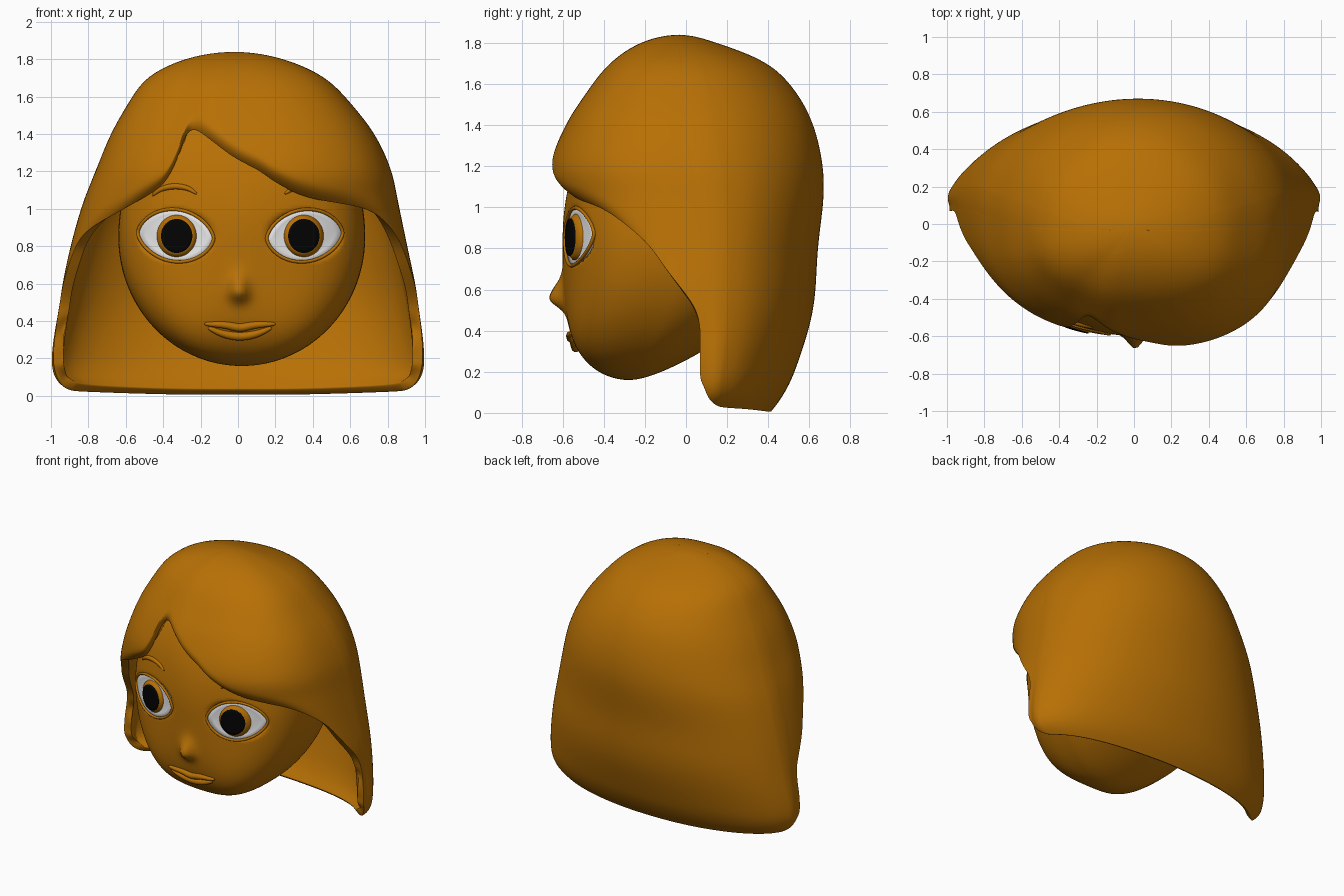
import bpy, bmesh, math
from math import sin, cos, pi, radians

cube = bpy.data.objects.get("Cube")
if cube:
    bpy.data.objects.remove(cube, do_unlink=True)


def material(name, rgb):
    m = bpy.data.materials.new(name)
    m.use_nodes = True
    m.diffuse_color = (*rgb, 1)
    m.node_tree.nodes["Principled BSDF"].inputs["Base Color"].default_value = (*rgb, 1)
    return m


BROWN = material("warm_brown", (0.475, 0.162, 0.0015))
WHITE = material("eye_white", (0.8, 0.8, 0.8))
BLACK = material("pupil_black", (0.001, 0.001, 0.001))


def finish(name, bm, mat):
    me = bpy.data.meshes.new(name)
    bm.to_mesh(me)
    bm.free()
    for p in me.polygons:
        p.use_smooth = True
    me.materials.append(mat)
    ob = bpy.data.objects.new(name, me)
    bpy.context.collection.objects.link(ob)
    return ob


def spline(points, steps):
    """Smooth curve through 2D points."""
    out = []
    n = len(points)
    for i in range(n - 1):
        p0, p1, p2, p3 = (points[min(max(k, 0), n - 1)] for k in range(i - 1, i + 3))
        for s in range(steps):
            t = s / steps
            out.append(tuple(
                0.5 * (2 * b + (c - a) * t + (2 * a - 5 * b + 4 * c - d) * t ** 2
                       + (3 * b - a - 3 * c + d) * t ** 3)
                for a, b, c, d in zip(p0, p1, p2, p3)))
    return out + [tuple(points[-1])]


# Head: egg shape, flatter beside the nose, with a forward chin, a small nose and eye sockets
CX, CY, CZ = 0.02, -0.03, 0.85
RX, RY, LOW, HIGH = 0.66, 0.57, 0.69, 0.8
EYE_X, EYE_Z = 0.345, 0.857


def face_y(x, z):
    dx = (x - CX) / RX
    dz = (z - CZ) / (LOW if z < CZ else HIGH)
    chin = min(dz, 0) ** 2
    flat = 0.28 + 0.2 * math.exp(-(dx / 0.35) ** 2) + 0.08 * chin
    y = CY - RY * max(0, 1 - dx * dx - dz * dz) ** flat - 0.25 * chin
    tall = 0.05 if z < 0.555 else 0.085
    return y - 0.075 * math.exp(-((x - 0.005) / 0.05) ** 2 - ((z - 0.555) / tall) ** 2)


def socket(x, z):
    r = math.hypot((abs(x - 0.012) - EYE_X) / 0.2, (z - EYE_Z) / 0.137)
    return 0.05 * min(max((1.02 - r) / 0.2, 0), 1)


bm = bmesh.new()
bmesh.ops.create_uvsphere(bm, u_segments=160, v_segments=128, radius=1)
for v in bm.verts:
    dx, dy, dz = v.co
    x, z = CX + RX * dx, CZ + dz * (LOW if dz < 0 else HIGH)
    chin = min(dz, 0) ** 2
    if dy < 0:
        y = face_y(x, z) + socket(x, z)
    else:
        y = CY + RY * dy * (1 - 0.35 * chin) - 0.25 * chin
    v.co = (x, y, z)
finish("head", bm, BROWN)

# Hair: height, half width, front y, back y, y of the widest point, x shift
TOP = 1.84
SECTIONS = [
    (1.84, 0, -0.03, -0.03, -0.03, -0.02), (1.8, 0.265, -0.22, 0.15, -0.03, -0.02),
    (1.7, 0.475, -0.37, 0.4, -0.01, -0.01), (1.55, 0.605, -0.49, 0.545, 0, 0.01),
    (1.4, 0.705, -0.585, 0.622, 0.02, 0.025), (1.2, 0.792, -0.662, 0.668, 0.05, 0.03),
    (1.05, 0.838, -0.645, 0.672, 0.08, 0.015), (0.8, 0.9, -0.6, 0.642, 0.1, 0.005),
    (0.5, 0.962, -0.6, 0.62, 0.1, 0.005), (0.2, 1.008, -0.55, 0.53, 0.09, 0),
    (0.08, 0.98, -0.5, 0.47, 0.09, 0), (0, 0.87, -0.45, 0.41, 0.1, 0)]
DEPTH = [math.sqrt(1 - s[0] / TOP) for s in SECTIONS]


def section(z):
    u = math.sqrt(max(0, 1 - z / TOP))
    n = len(DEPTH)
    i = max(k for k in range(n - 1) if DEPTH[k] <= u or k == 0)
    h = DEPTH[i + 1] - DEPTH[i]
    t = (u - DEPTH[i]) / h

    def slope(k, c):
        a, b = max(k - 1, 0), min(k + 1, n - 1)
        return (SECTIONS[b][c] - SECTIONS[a][c]) / (DEPTH[b] - DEPTH[a])

    return [SECTIONS[i][c] * (1 + 2 * t) * (1 - t) ** 2 + SECTIONS[i + 1][c] * t * t * (3 - 2 * t)
            + h * slope(i, c) * t * (1 - t) ** 2 + h * slope(i + 1, c) * t * t * (t - 1)
            for c in range(1, 6)]


def hair_point(deg, z, low):
    w, front, back, mid, shift = section(z)
    c, s = cos(radians(deg)), sin(radians(deg))
    # the side locks roll inwards at their front rim
    w *= 1 - 0.03 * math.exp(-(s / 0.09) ** 2) * max(0, 1 - z / 0.6)
    if s >= 0:
        return (shift + w * c, mid + (back - mid) * s, z)
    x = math.copysign(abs(c) ** 0.75, c)
    k = min(max((-x - 0.2) / 0.4, 0), 1)
    # the fringe curls in towards the face at its edge
    curl = 0.1 * abs(s) * max(0, 1 - (z - low) / 0.09) ** 2
    y = mid + (front - mid) * abs(s) ** 0.75 * (1 - 0.1 * k * k * (3 - 2 * k)) * (1 - curl)
    return (shift + w * x, y, z)


# Lower hair edge: angle round the head and height, with a side parting
EDGE = [(-192, 0.024), (-185, 0.05), (-180, 0.12), (-179.3, 0.25), (-179, 0.43),
        (-176.6, 0.55), (-168.8, 0.7), (-159, 0.85), (-134, 0.98), (-118, 1.09),
        (-113.4, 1.17), (-111, 1.27), (-108.8, 1.39), (-104.4, 1.42), (-95.5, 1.33),
        (-87.7, 1.21), (-81, 1.125), (-69, 1.05), (-40.6, 0.99), (-21, 0.85), (-11.2, 0.7),
        (-3.4, 0.55), (-1, 0.43), (-0.7, 0.25), (0, 0.12), (5, 0.05), (12, 0.024)]
edge = spline(EDGE, 3)
edge += [(a, 0.022 * cos(radians(a)) ** 2) for a in range(20, 161, 7)]

ROWS = 26
bm = bmesh.new()
columns = []
for deg, low in edge:
    low = max(low, 0.002)
    heights = [low + (TOP - low) * (1 - cos(pi * j / ROWS)) / 2 for j in range(ROWS)]
    columns.append([bm.verts.new(hair_point(deg, z, low)) for z in heights])
crown = bm.verts.new((-0.02, -0.03, TOP))
for a, b in zip(columns, columns[1:] + columns[:1]):
    for j in range(ROWS - 1):
        bm.faces.new((a[j], b[j], b[j + 1], a[j + 1]))
    bm.faces.new((a[-1], b[-1], crown))
hair = finish("hair", bm, BROWN)
shell = hair.modifiers.new("thickness", 'SOLIDIFY')
shell.thickness = 0.055
shell.offset = -1
rounding = hair.modifiers.new("rounding", 'SUBSURF')
rounding.levels = rounding.render_levels = 2


def patch(name, outline, centre, lift, rim, skirt, mat):
    """Plate that follows the face, with its own lift at the middle and at the rim."""
    bm = bmesh.new()
    cx, cz = centre
    rings = []
    for scale, out in ((0.3, lift), (0.6, lift), (0.8, lift), (1, rim), (1, rim - skirt)):
        ring = []
        for px, pz in outline:
            x, z = cx + px * scale, cz + pz * scale
            ring.append(bm.verts.new((x, face_y(x, z) - out, z)))
        rings.append(ring)
    n = len(outline)
    bm.faces.new(rings[0])
    for r, q in zip(rings, rings[1:]):
        for i in range(n):
            k = (i + 1) % n
            bm.faces.new((r[i], q[i], q[k], r[k]))
    bmesh.ops.recalc_face_normals(bm, faces=bm.faces)
    finish(name, bm, mat)


def tube(name, path, radius, taper=True, closed=False, lift=0.0):
    """Round strand laid on the face."""
    cu = bpy.data.curves.new(name, 'CURVE')
    cu.dimensions = '3D'
    cu.bevel_depth = radius
    cu.bevel_resolution = 3
    cu.use_fill_caps = True
    sp = cu.splines.new('POLY')
    sp.points.add(len(path) - 1)
    sp.use_cyclic_u = closed
    for i, (x, z) in enumerate(path):
        sp.points[i].co = (x, face_y(x, z) - lift, z, 1)
        if taper:
            sp.points[i].radius = 0.2 + 0.8 * sin(pi * i / (len(path) - 1)) ** 0.6
    cu.materials.append(BROWN)
    ob = bpy.data.objects.new(name, cu)
    bpy.context.collection.objects.link(ob)
    bpy.ops.object.select_all(action='DESELECT')
    ob.select_set(True)
    bpy.context.view_layer.objects.active = ob
    bpy.ops.object.convert(target='MESH')
    for p in ob.data.polygons:
        p.use_smooth = True


# Eyes and eyebrows, mirrored about the face centre
TURNS = [2 * pi * i / 48 for i in range(48)]
BROW = [(-0.46, 1.07), (-0.41, 1.105), (-0.34, 1.12), (-0.27, 1.11), (-0.22, 1.08)]
for side, label in ((-1, "right"), (1, "left")):
    centre = (0.012 + side * EYE_X, EYE_Z)
    almond = [(0.203 * cos(t), 0.14 * sin(t) * abs(sin(t)) ** 0.25 + side * 0.015 * cos(t))
              for t in TURNS]
    patch(label + "_eye_white", almond, centre, -0.012, -0.002, 0.02, WHITE)
    tube(label + "_eyelid", [(centre[0] + x, centre[1] + z) for x, z in almond],
         0.009, taper=False, closed=True)
    pupil = (centre[0] - side * 0.005, centre[1] - 0.002)
    patch(label + "_iris", [(0.106 * cos(t), 0.112 * sin(t)) for t in TURNS],
          pupil, 0.014, -0.006, 0.02, BROWN)
    patch(label + "_pupil", [(0.084 * cos(t), 0.091 * sin(t)) for t in TURNS],
          pupil, 0.019, 0.019, 0.009, BLACK)
    tube(label + "_eyebrow", spline([(x if side < 0 else 0.03 - x, z) for x, z in BROW], 5), 0.016)

# Lips
tube("upper_lip", spline([(-0.18, 0.385), (-0.07, 0.378), (0.01, 0.365), (0.09, 0.378),
                          (0.2, 0.385)], 6), 0.023, lift=0.005)
tube("lower_lip", spline([(-0.16, 0.365), (-0.08, 0.332), (0.01, 0.318), (0.1, 0.332),
                          (0.18, 0.365)], 6), 0.023, lift=0.003)
